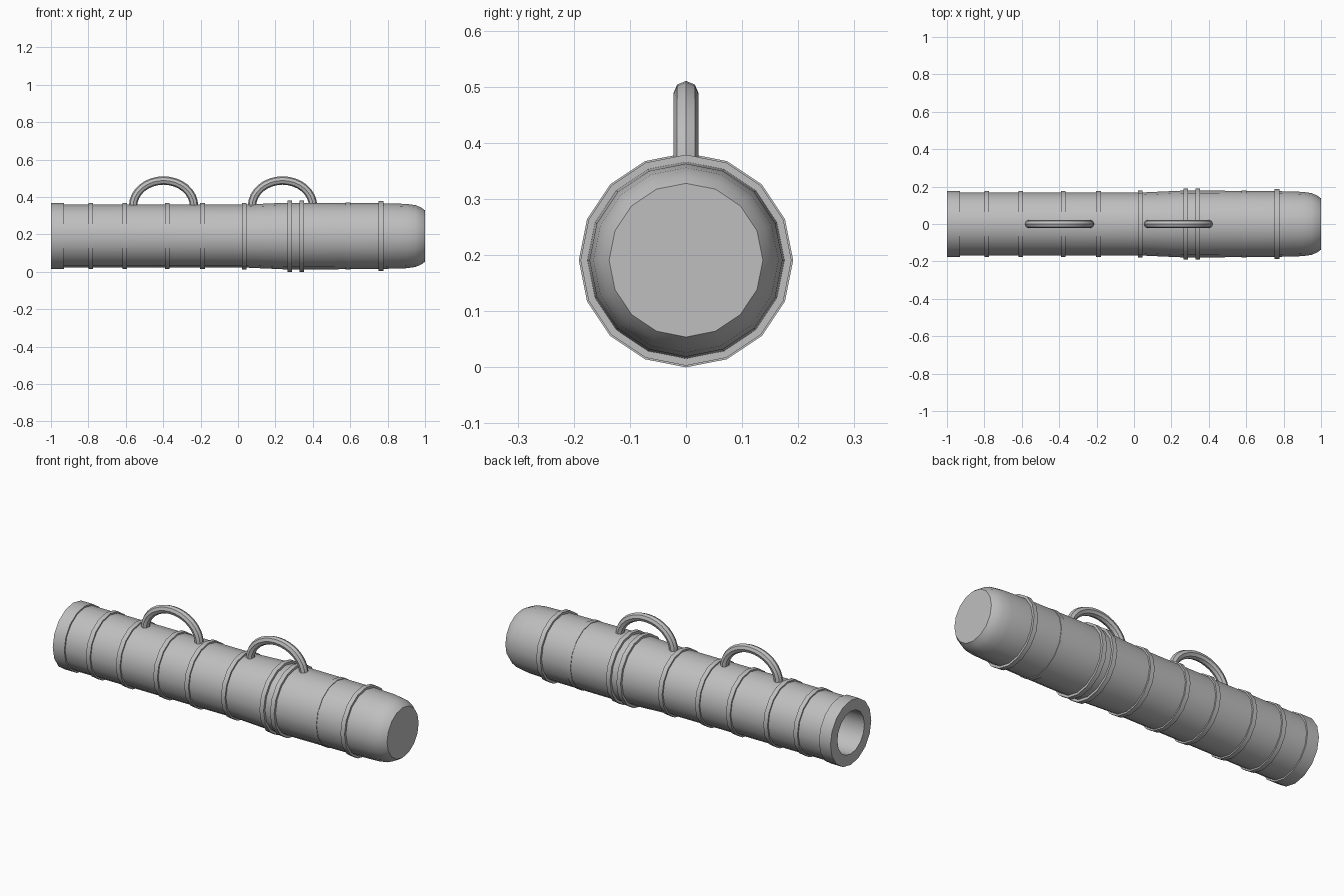
import bpy
import bmesh
from math import sin, cos, pi, radians

cube = bpy.data.objects.get("Cube")
if cube:
    bpy.data.objects.remove(cube)

AXIS_Z = 0.191
SIDES = 16

metal = bpy.data.materials.new("grey metal")
metal.use_nodes = True
GREY = (0.52, 0.52, 0.52, 1)
metal.diffuse_color = GREY
metal.node_tree.nodes["Principled BSDF"].inputs["Base Color"].default_value = GREY


def skin(name, rings, closed):
    """Join rings of points with quads; cap both ends unless closed."""
    bm = bmesh.new()
    loops = [[bm.verts.new(p) for p in ring] for ring in rings]
    pairs = list(zip(loops, loops[1:]))
    if closed:
        pairs.append((loops[-1], loops[0]))
    else:
        bm.faces.new(loops[0])
        bm.faces.new(loops[-1])
    for a, b in pairs:
        n = len(a)
        for i in range(n):
            j = (i + 1) % n
            bm.faces.new((a[i], a[j], b[j], b[i]))
    bmesh.ops.recalc_face_normals(bm, faces=bm.faces)
    mesh = bpy.data.meshes.new(name)
    bm.to_mesh(mesh)
    bm.free()
    mesh.materials.append(metal)
    obj = bpy.data.objects.new(name, mesh)
    bpy.context.collection.objects.link(obj)
    bpy.ops.object.select_all(action="DESELECT")
    obj.select_set(True)
    bpy.context.view_layer.objects.active = obj
    bpy.ops.object.shade_smooth_by_angle(angle=radians(35))


def lathe(name, profile, closed=False):
    """Turn an (x, radius) profile around the barrel axis."""
    angles = [2 * pi * i / SIDES for i in range(SIDES)]
    skin(name, [[(x, r * sin(a), AXIS_Z + r * cos(a)) for a in angles]
                for x, r in profile], closed)


def handle(name, cx, half_width=0.163, height=0.137, base=0.351, tube=0.0225):
    """Arched round bar standing on top of the barrel."""
    rings = []
    for k in range(17):
        t = pi * k / 16
        # offset along the arch normal
        nx, nz = cos(t) * height, sin(t) * half_width
        length = (nx * nx + nz * nz) ** 0.5
        nx, nz = nx / length, nz / length
        ring = []
        for i in range(8):
            a = 2 * pi * i / 8
            d = tube * cos(a)
            ring.append((cx + half_width * cos(t) + nx * d, tube * sin(a),
                         base + height * sin(t) + nz * d))
        rings.append(ring)
    skin(name, rings, False)


# Barrel: bore floor, bore wall, muzzle collar, tube, swelling, rounded breech
lathe("barrel", [(-0.4, 0.117), (-1, 0.117), (-1, 0.177), (-0.93, 0.177),
                 (-0.93, 0.169), (0.05, 0.169), (0.25, 0.178), (0.45, 0.178),
                 (0.76, 0.176), (0.9, 0.172), (0.95, 0.165), (0.98, 0.152),
                 (1, 0.137)])

# Reinforcing bands: name, centre, radius
BANDS = [("muzzle_band", -0.787, 0.177), ("front_band", -0.605, 0.177),
         ("front_handle_band", -0.378, 0.177), ("middle_band", -0.19, 0.177),
         ("swell_band", 0.033, 0.178), ("double_band_front", 0.276, 0.191),
         ("double_band_rear", 0.34, 0.191), ("rear_band", 0.588, 0.18),
         ("breech_band", 0.765, 0.188)]
for name, x, r in BANDS:
    w = 0.0125
    lathe(name, [(x - w, r - 0.025), (x - w, r), (x + w, r), (x + w, r - 0.025)],
          closed=True)

# Lifting handles
handle("front_handle", -0.398)
handle("rear_handle", 0.238)
